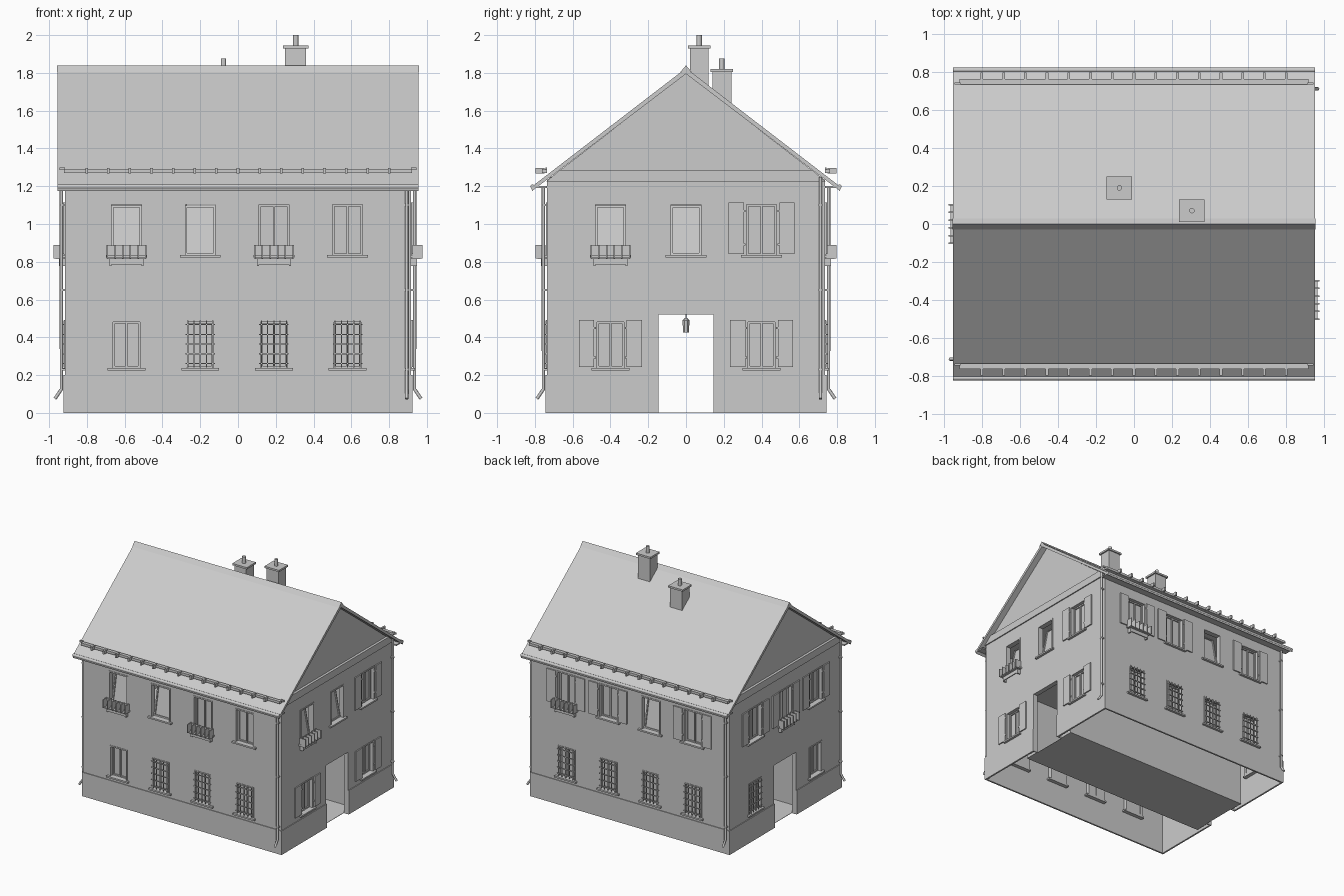
import bpy, bmesh, math
from mathutils import Matrix, Vector

if "Cube" in bpy.data.objects:
    bpy.data.objects.remove(bpy.data.objects["Cube"])

parts = {}
I = Matrix.Identity(4)


def bm_of(name):
    return parts.setdefault(name, bmesh.new())


def box(name, lo, hi, M=I):
    lo, hi = Vector(lo), Vector(hi)
    m = M @ Matrix.Translation((lo + hi) / 2) @ Matrix.Diagonal((*(hi - lo), 1))
    bmesh.ops.create_cube(bm_of(name), size=1, matrix=m)


def cyl(name, c, r1, r2, h, seg=12):
    bmesh.ops.create_cone(bm_of(name), cap_ends=True, segments=seg, radius1=r1, radius2=r2,
                          depth=h, matrix=Matrix.Translation(c))


def prism(name, pts, x0, x1):
    """Extrude a (y, z) outline along x."""
    bm = bm_of(name)
    a = [bm.verts.new((x0, y, z)) for y, z in pts]
    b = [bm.verts.new((x1, y, z)) for y, z in pts]
    bm.faces.new(a)
    bm.faces.new(b[::-1])
    for i in range(len(pts)):
        j = (i + 1) % len(pts)
        bm.faces.new((a[i], b[i], b[j], a[j]))


def tube(name, pts, r):
    cu = bpy.data.curves.new(name, 'CURVE')
    cu.dimensions = '3D'
    cu.bevel_depth, cu.bevel_resolution, cu.use_fill_caps = r, 2, True
    s = cu.splines.new('POLY')
    s.points.add(len(pts) - 1)
    for p, c in zip(s.points, pts):
        p.co = (*c, 1)
    bpy.context.collection.objects.link(bpy.data.objects.new(name, cu))


HX, HY = 0.917, 0.737      # wall faces
T = 0.04                   # depth of the reveals
W = 0.008                  # thickness of the wall shell

# Wall frames: local x runs along the wall, local -y points outward from the wall face
WALL = {
    'front': Matrix.Translation((0, -HY, 0)),
    'right': Matrix.Translation((HX, 0, 0)) @ Matrix.Rotation(math.pi / 2, 4, 'Z'),
    'back': Matrix.Translation((0, HY, 0)) @ Matrix.Rotation(math.pi, 4, 'Z'),
    'left': Matrix.Translation((-HX, 0, 0)) @ Matrix.Rotation(-math.pi / 2, 4, 'Z'),
}


def window(wall, u, upper, style):
    """style letters: s shutters, f flower box, b bars, t tilted sash"""
    M = WALL[wall] @ Matrix.Translation((u, 0, 0))
    z0, z1, w = (0.835, 1.113, 0.09) if upper else (0.237, 0.493, 0.082)
    box('opening_cutters', (-w, -0.02, z0), (w, T + 0.02, z1), M)
    # surround
    f = 0.011
    for s in (-1, 1):
        a, b = sorted((s * w, s * (w - f)))
        box('window_frames', (a, -0.004, z0), (b, T, z1), M)
    box('window_frames', (-w, -0.004, z1 - f), (w, T, z1), M)
    # sash, glass and mullion
    S = M @ Matrix.Translation((0, 0.03, z0))
    if 't' in style:
        S = S @ Matrix.Rotation(math.radians(-11), 4, 'X')
    h = z1 - z0 - f
    i = w - f
    box('window_glass', (-i, 0.004, 0), (i, 0.008, h), S)
    for a, b, c, d in ((-i, 0, -i + .01, h), (i - .01, 0, i, h), (-i, 0, i, .01), (-i, h - .01, i, h)):
        box('window_sashes', (a, -0.006, b), (c, 0.01, d), S)
    if 't' not in style:
        box('window_sashes', (-.005, -0.008, 0), (.005, 0.01, h), S)
    # sill
    box('window_sills', (-w - .018, -0.02, z0 - .013), (w + .018, T, z0), M)
    if 's' in style:
        for s in (-1, 1):
            a, b = sorted((s * (w + .004), s * (w + .085)))
            box('shutters', (a, -0.013, z0 + .005), (b, -0.003, z1), M)
            for z in (z0 + .05, z1 - .05):
                box('shutter_hinges', (s * w - .006, -0.012, z), (s * w + .006, 0.004, z + .012), M)
    if 'b' in style:
        for k in range(5):
            x = (k - 2) * 0.033
            box('window_bars', (x - .003, -0.012, z0 + .004), (x + .003, -0.006, z1 - .004), M)
            z = z0 + .025 + k * (h - .04) / 4
            box('window_bars', (-w + .004, -0.014, z - .003), (w - .004, -0.005, z + .003), M)
    if 'f' in style:
        # tray, back panel and upright fins
        box('flower_boxes', (-.1, -0.05, .815), (.1, -0.002, .822), M)
        box('flower_boxes', (-.104, -0.012, .82), (.104, -0.008, .885), M)
        for k in range(6):
            x = (k - 2.5) * 0.0405
            box('flower_box_fins', (x - .004, -0.06, .818), (x + .004, -0.006, .888), M)
        for s in (-.085, .085):
            box('flower_box_brackets', (s - .005, -0.03, .778), (s + .005, 0, .817), M)
        box('flower_box_brackets', (-.085, -0.03, .785), (.085, -.024, .815), M)


# Windows per wall (position, upper row?, style)
cols = (-.59, -.2, .19, .58)
layout = {
    'front': (('ft', 't', 'f', ''), ('', 'b', 'b', 'b')),
    'back': (('fs', 's', 't', 's'), ('b', 'b', 'b', 'b')),
}
for wall, rows in layout.items():
    for r, row in enumerate(rows):
        for u, st in zip(cols, row):
            window(wall, u, r == 0, st)
for u, st in ((-.4, 'ft'), (0, 't'), (.4, 's')):
    window('right', u, True, st)
for u in (-.4, .4):
    window('right', u, False, 's')
for u, st in ((-.4, 's'), (0, 'fs'), (.4, 's')):
    window('left', u, True, st)
window('left', -.4, False, 'b')
window('left', .4, False, '')

# Walls, a thin shell open below, with the passage openings and their reveals
box('walls', (-HX, -HY, 0), (HX, HY, 1.23))
box('room_cutter', (-HX + W, -HY + W, -.1), (HX - W, HY - W, 1.2))
for wall in ('left', 'right'):
    M = WALL[wall]
    box('opening_cutters', (-.145, -.02, -.05), (.145, T + .02, .52), M)
    box('passage_reveals', (-.151, .002, .52), (.151, T, .526), M)
    box('passage_reveals', (-.27, T - .005, .52), (.27, T, .56), M)
    for s in (-1, 1):
        a, b, c = sorted((s * .145, s * .151, s * .27), key=abs)
        box('passage_reveals', (min(a, b), .002, 0), (max(a, b), T, .52), M)
        box('passage_reveals', (min(a, c), T - .005, 0), (max(a, c), T, .52), M)

# Plinth strips
for wall, n in (('front', HX), ('back', HX)):
    box('plinth', (-n - .006, -.006, 0), (n + .006, .004, .2), WALL[wall])
for wall in ('left', 'right'):
    for s in (-1, 1):
        a, b = sorted((s * .145, s * HY))
        box('plinth', (a, -.006, 0), (b, .004, .2), WALL[wall])

# Passage lining: floor, sides and ceiling
X = HX - T
box('passage', (-X, -.27, 0), (X, .27, .003))
box('passage', (-X, -.27, .56), (X, .27, .566))
for s in (-1, 1):
    box('passage', (-X, s * .267 - .003, .003), (X, s * .267 + .003, .56))

# Hanging lantern
cyl('lantern', (0, 0, .53), .002, .002, .07, 6)
cyl('lantern', (0, 0, .457), .016, .018, .062, 6)
cyl('lantern', (0, 0, .495), .02, .006, .014, 6)

# Roof, gable walls, gable ledges and ridge cap
prism('roof', [(-.82, 1.195), (0, 1.825), (.82, 1.195), (.815, 1.175), (0, 1.795), (-.815, 1.175)], -.955, .955)
prism('gables', [(-.735, 1.2), (.735, 1.2), (.735, 1.232), (0, 1.798), (-.735, 1.232)], -.905, .905)
prism('gable_ledges', [(-.74, 1.225), (.74, 1.225), (.668, 1.285), (-.668, 1.285)], -.926, .926)
prism('ridge_cap', [(-.03, 1.804), (0, 1.84), (.03, 1.804), (0, 1.82)], -.957, .957)

# Snow guards: rail with brackets on both slopes
for s in (-1, 1):
    def ybox(name, x0, x1, ya, yb, z0, z1):
        a, b = sorted((s * ya, s * yb))
        box(name, (x0, a, z0), (x1, b, z1))
    ybox('snow_guard', -.92, .92, .735, .763, 1.27, 1.29)
    for e in (-1, 1):
        ybox('snow_guard', e * .93 - .015, e * .93 + .015, .735, .745, 1.285, 1.298)
    for k in range(15):
        x = (k - 7) * .1145
        ybox('snow_guard_brackets', x - .007, x + .007, .75, .797, 1.268, 1.297)
    ybox('eave_boards', -.95, .95, .737, .8, 1.19, 1.2)
    tube('gutter', [(-.955, s * .812, 1.198), (.955, s * .812, 1.198)], .012)

# Downpipes with kicked-out feet and wall clamps
for wall, u in (('front', .893), ('back', .893), ('right', .712), ('left', .712)):
    path = [(u, -.018, 1.25 if wall in ('left', 'right') else 1.2), (u, -.018, .125), (u, -.052, .075)]
    tube('downpipe', [WALL[wall] @ Vector(p) for p in path], .009)
    for z in (.23, .65, 1.1):
        box('pipe_clamps', (u - .01, -.025, z - .005), (u + .01, 0, z + .005), WALL[wall])

# Chimneys with caps and flue pots
for x, y, z in ((.305, .07, 1.93), (-.077, .19, 1.805)):
    box('chimneys', (x - .055, y - .05, z - .25), (x + .055, y + .05, z))
    box('chimney_caps', (x - .067, y - .06, z), (x + .067, y + .06, z + .015))
    cyl('flue_pots', (x, y, z + .0425), .014, .014, .055)

# Turn every part into an object
objs = {}
for name, bm in parts.items():
    bmesh.ops.recalc_face_normals(bm, faces=bm.faces)
    me = bpy.data.meshes.new(name)
    bm.to_mesh(me)
    bm.free()
    objs[name] = bpy.data.objects.new(name, me)
    bpy.context.collection.objects.link(objs[name])

# Hollow out the walls and cut the openings
for c in ('room_cutter', 'opening_cutters'):
    m = objs['walls'].modifiers.new(c, 'BOOLEAN')
    m.operation, m.solver, m.object = 'DIFFERENCE', 'EXACT', objs[c]
    objs[c].hide_render = True
    objs[c].display_type = 'WIRE'
